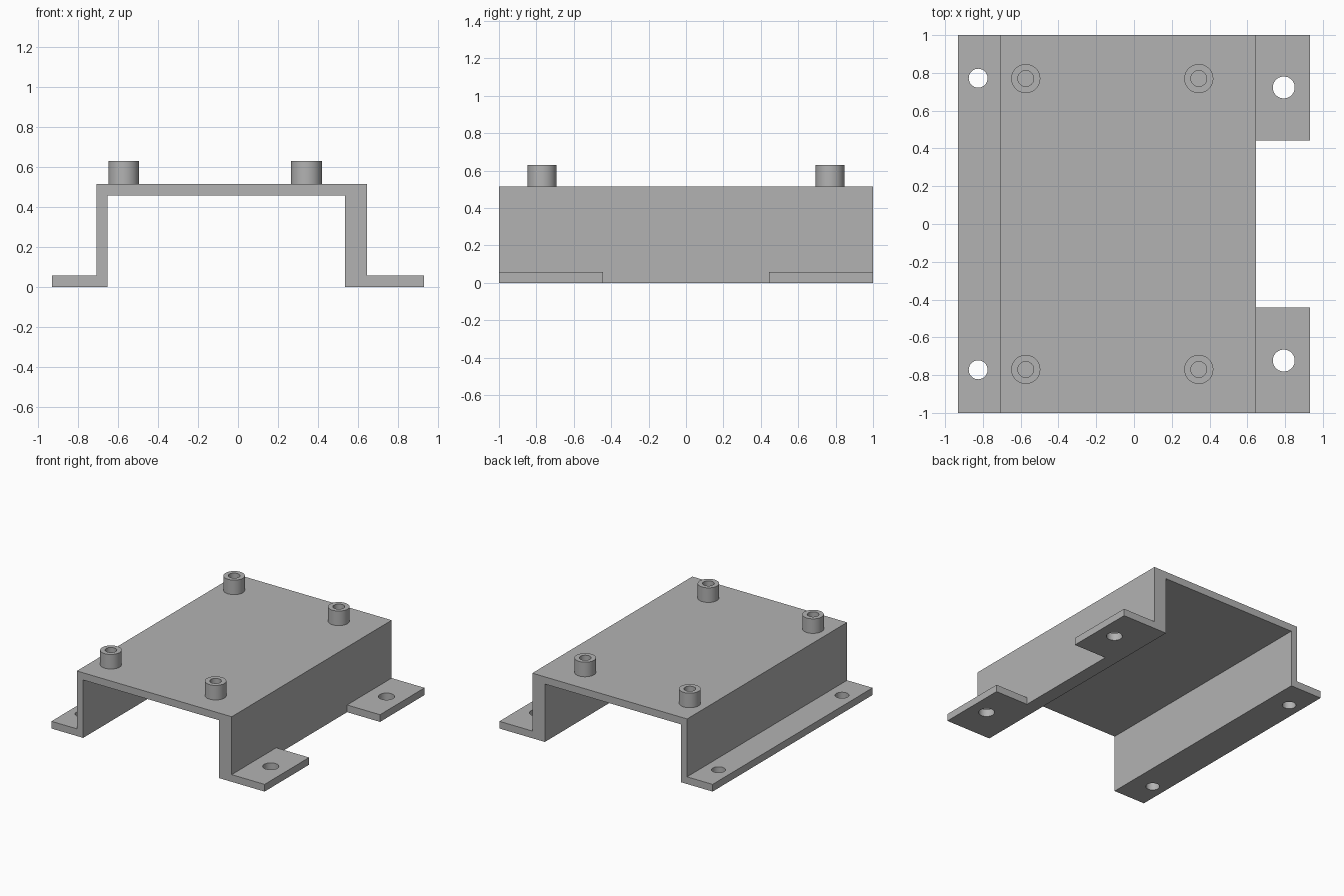
import bpy
import bmesh
import math

cube = bpy.data.objects.get("Cube")
if cube:
    bpy.data.objects.remove(cube, do_unlink=True)

# Single grey material
grey = bpy.data.materials.new("plain_grey")
grey.use_nodes = True
COLOR = (0.45, 0.45, 0.45, 1)
grey.diffuse_color = COLOR
grey.node_tree.nodes["Principled BSDF"].inputs["Base Color"].default_value = COLOR

THICK = 0.057      # sheet thickness
TOP = 0.515        # top of the deck
HALF = 1.0         # half length along y
OUT_L, IN_L = -0.71, -0.655
IN_R, OUT_R = 0.535, 0.645
EDGE = 0.933       # outer edge of the feet


def make_object(name, bm):
    bmesh.ops.recalc_face_normals(bm, faces=bm.faces)
    mesh = bpy.data.meshes.new(name)
    bm.to_mesh(mesh)
    bm.free()
    mesh.materials.append(grey)
    obj = bpy.data.objects.new(name, mesh)
    bpy.context.collection.objects.link(obj)
    return obj


def activate(obj):
    bpy.ops.object.select_all(action='DESELECT')
    obj.select_set(True)
    bpy.context.view_layer.objects.active = obj


def cut(target, cutter):
    cutter.hide_render = True
    activate(target)
    mod = target.modifiers.new("cut", 'BOOLEAN')
    mod.operation = 'DIFFERENCE'
    mod.solver = 'EXACT'
    mod.object = cutter
    bpy.ops.object.modifier_apply(modifier=mod.name)
    bpy.data.objects.remove(cutter, do_unlink=True)


def smooth(obj):
    activate(obj)
    bpy.ops.object.shade_smooth_by_angle(angle=math.radians(30))


# Bracket: hat-shaped profile extruded along y
profile = [(-EDGE, 0), (IN_L, 0), (IN_L, TOP - THICK), (IN_R, TOP - THICK),
           (IN_R, 0), (EDGE, 0), (EDGE, THICK), (OUT_R, THICK),
           (OUT_R, TOP), (OUT_L, TOP), (OUT_L, THICK), (-EDGE, THICK)]
bm = bmesh.new()
face = bm.faces.new([bm.verts.new((x, -HALF, z)) for x, z in profile])
ext = bmesh.ops.extrude_face_region(bm, geom=[face])
bmesh.ops.translate(bm, vec=(0, 2 * HALF, 0),
                    verts=[v for v in ext["geom"] if isinstance(v, bmesh.types.BMVert)])
bracket = make_object("bracket", bm)

# Gap that splits the left foot into two tabs
bm = bmesh.new()
bmesh.ops.create_cube(bm, size=1)
bmesh.ops.scale(bm, vec=(1, 0.886, 0.4), verts=bm.verts)
bmesh.ops.translate(bm, vec=(OUT_R + 0.5, 0, 0), verts=bm.verts)
cut(bracket, make_object("gap_cutter", bm))

# Mounting holes through the feet
for x, y, r in ((-0.825, 0.772, 0.05), (0.793, 0.723, 0.058)):
    for side in (-1, 1):
        bm = bmesh.new()
        bmesh.ops.create_cone(bm, cap_ends=True, segments=48, radius1=r,
                              radius2=r, depth=0.3)
        bmesh.ops.translate(bm, vec=(x, side * y, 0), verts=bm.verts)
        cut(bracket, make_object("hole_cutter", bm))
smooth(bracket)


# Standoffs: lathed collars with a blind bore
def standoff(name, x, y):
    r_out, r_in, z_top = 0.077, 0.042, 0.63
    points = [(r_out, TOP), (r_out, z_top), (r_in, z_top), (r_in, TOP + 0.001), (0, TOP + 0.001)]
    bm = bmesh.new()
    verts = [bm.verts.new((r, 0, z)) for r, z in points]
    edges = [bm.edges.new(pair) for pair in zip(verts, verts[1:])]
    bmesh.ops.spin(bm, geom=verts + edges, cent=(0, 0, 0), axis=(0, 0, 1),
                   angle=2 * math.pi, steps=48)
    bmesh.ops.remove_doubles(bm, verts=bm.verts, dist=0.0001)
    bmesh.ops.translate(bm, vec=(x, y, 0), verts=bm.verts)
    obj = make_object(name, bm)
    # Face outward even though the base is open
    if max(obj.data.polygons, key=lambda p: p.center.z).normal.z < 0:
        obj.data.flip_normals()
    smooth(obj)


for x, lr in ((-0.573, "right"), (0.343, "left")):
    for y, fb in ((-0.77, "front"), (0.77, "back")):
        standoff(f"standoff_{fb}_{lr}", x, y)
